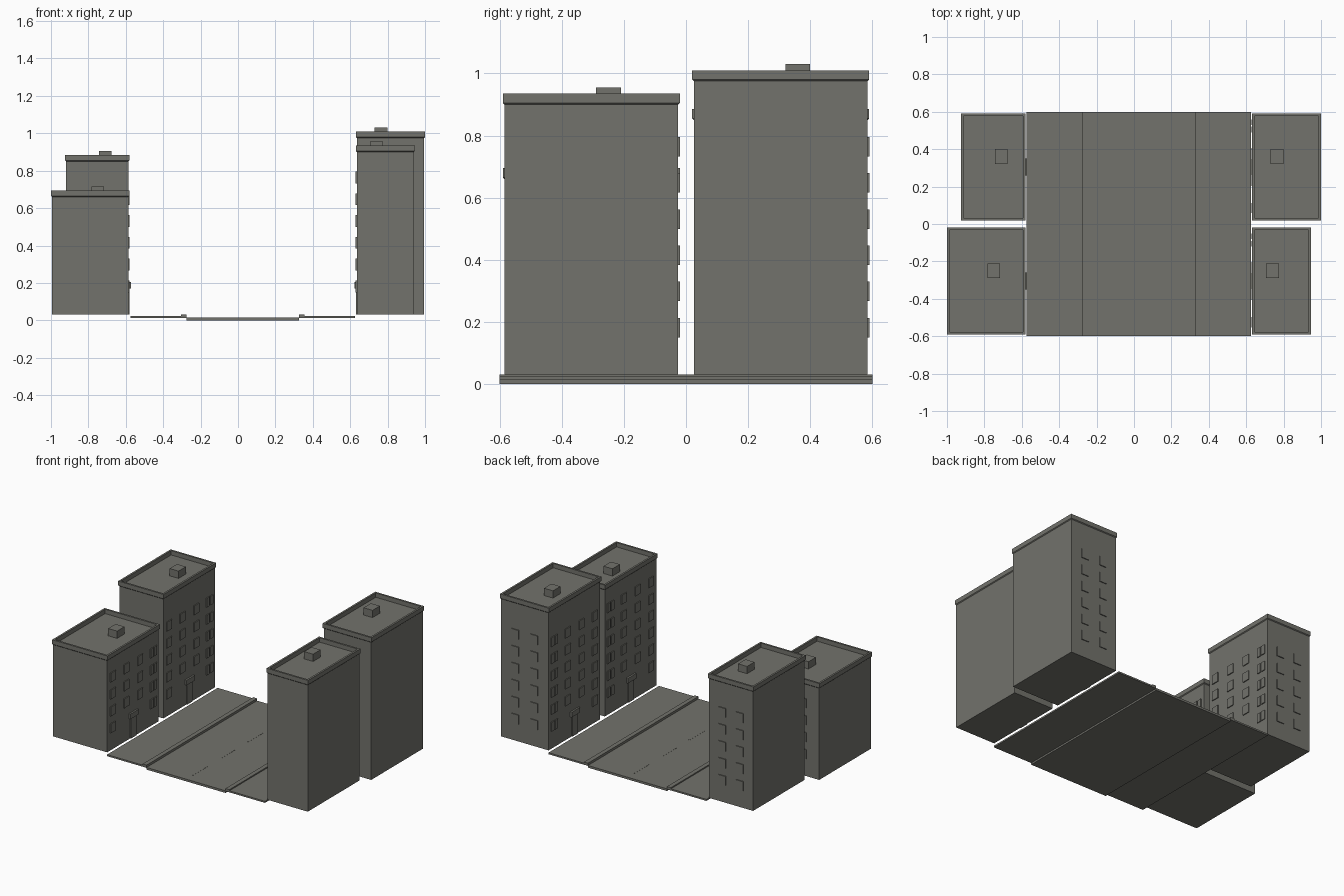
import bpy, bmesh

old = bpy.data.objects.get("Cube")
if old:
    bpy.data.objects.remove(old, do_unlink=True)

grey = bpy.data.materials.new("warm_grey")
grey.use_nodes = True
colour = (0.17, 0.17, 0.15, 1)
grey.diffuse_color = colour
grey.node_tree.nodes["Principled BSDF"].inputs["Base Color"].default_value = colour


def finish(name, bm):
    bmesh.ops.recalc_face_normals(bm, faces=bm.faces)
    mesh = bpy.data.meshes.new(name)
    bm.to_mesh(mesh)
    bm.free()
    mesh.materials.append(grey)
    obj = bpy.data.objects.new(name, mesh)
    bpy.context.collection.objects.link(obj)
    return obj


def add_box(bm, x0, x1, y0, y1, z0, z1):
    verts = bmesh.ops.create_cube(bm, size=1)["verts"]
    for v in verts:
        v.co.x = x1 if v.co.x > 0 else x0
        v.co.y = y1 if v.co.y > 0 else y0
        v.co.z = z1 if v.co.z > 0 else z0


def box(name, *bounds):
    bm = bmesh.new()
    add_box(bm, *bounds)
    return finish(name, bm)


def shell(name, x0, x1, y0, y1, top):
    """Walls, flared cornice, parapet and sunken roof as one loft."""
    profile = [(0, BASE), (0, top - 0.035), (OUT, top - 0.03),
               (OUT, top), (-0.008, top), (-0.008, top - 0.03)]
    bm = bmesh.new()
    rings = []
    for e, z in profile:
        corners = ((x0 - e, y0 - e), (x1 + e, y0 - e), (x1 + e, y1 + e), (x0 - e, y1 + e))
        rings.append([bm.verts.new((x, y, z)) for x, y in corners])
    for a, b in zip(rings, rings[1:]):
        for i in range(4):
            j = (i + 1) % 4
            bm.faces.new((a[i], a[j], b[j], b[i]))
    bm.faces.new(rings[0])
    bm.faces.new(rings[-1])
    finish(name, bm)


BASE, OUT = 0.03, 0.005
FLOOR, SILL, WIN_H, WIN_W = 0.1165, 0.15, 0.063, 0.055


def building(name, side, outer, cy, top, floors, vent_x, vent_y):
    street = 0.635 if side > 0 else -0.585
    outer -= side * OUT
    x0, x1 = sorted((street, outer))
    y0, y1 = cy - 0.28, cy + 0.28
    shell(name + "_walls", x0, x1, y0, y1, top)
    box(name + "_roof_vent", vent_x - 0.034, vent_x + 0.034,
        vent_y - 0.04, vent_y + 0.04, top - 0.03, top + 0.02)

    def street_box(bm, y, width, z0, z1, depth):
        xs = sorted((street, street - side * depth))
        add_box(bm, *xs, y - width / 2, y + width / 2, z0, z1)

    # Street windows, the column furthest back having paired panes
    bm = bmesh.new()
    for f in range(floors):
        z = SILL + f * FLOOR
        for offset in (-0.22, -0.075, 0.075, 0.22):
            if f == 0 and abs(offset) < 0.1:
                continue
            if offset > 0.2:
                for d in (-0.02, 0.02):
                    street_box(bm, cy + offset + d, 0.03, z, z + WIN_H, 0.006)
            else:
                street_box(bm, cy + offset, WIN_W, z, z + WIN_H, 0.006)
    finish(name + "_street_windows", bm)

    # Rear windows
    bm = bmesh.new()
    middle, gap = (x0 + x1) / 2, (x1 - x0) * 0.2
    for f in range(floors):
        z = SILL + f * FLOOR
        for x in (middle - gap, middle + gap):
            add_box(bm, x - WIN_W / 2, x + WIN_W / 2, y1, y1 + 0.006, z, z + WIN_H)
    finish(name + "_rear_windows", bm)

    # Entrance
    bm = bmesh.new()
    street_box(bm, cy, 0.06, BASE, 0.17, 0.005)
    street_box(bm, cy, 0.09, 0.17, 0.205, 0.012)
    finish(name + "_doorway", bm)


building("front_right_block", -1, -1.0, -0.305, 0.695, 4, -0.75, -0.25)
building("back_right_block", -1, -0.925, 0.305, 0.885, 5, -0.71, 0.36)
building("front_left_block", 1, 0.945, -0.305, 0.935, 6, 0.74, -0.25)
building("back_left_block", 1, 1.0, 0.305, 1.01, 6, 0.765, 0.36)

# Street surfaces
box("road", -0.275, 0.325, -0.6, 0.6, 0, 0.015)
for name, side in (("right", -1), ("left", 1)):
    mid = 0.025
    inner, curb, edge = (mid + side * d for d in (0.3, 0.33, 0.6))
    box(name + "_pavement", *sorted((inner, edge)), -0.6, 0.6, 0.012, 0.023)
    box(name + "_curb", *sorted((inner, curb)), -0.6, 0.6, 0.012, 0.031)

# Lane dashes
bm = bmesh.new()
for i in range(4):
    y = -0.45 + i * 0.3
    add_box(bm, 0.02, 0.03, y - 0.08, y + 0.08, 0.015, 0.016)
finish("lane_dashes", bm)
